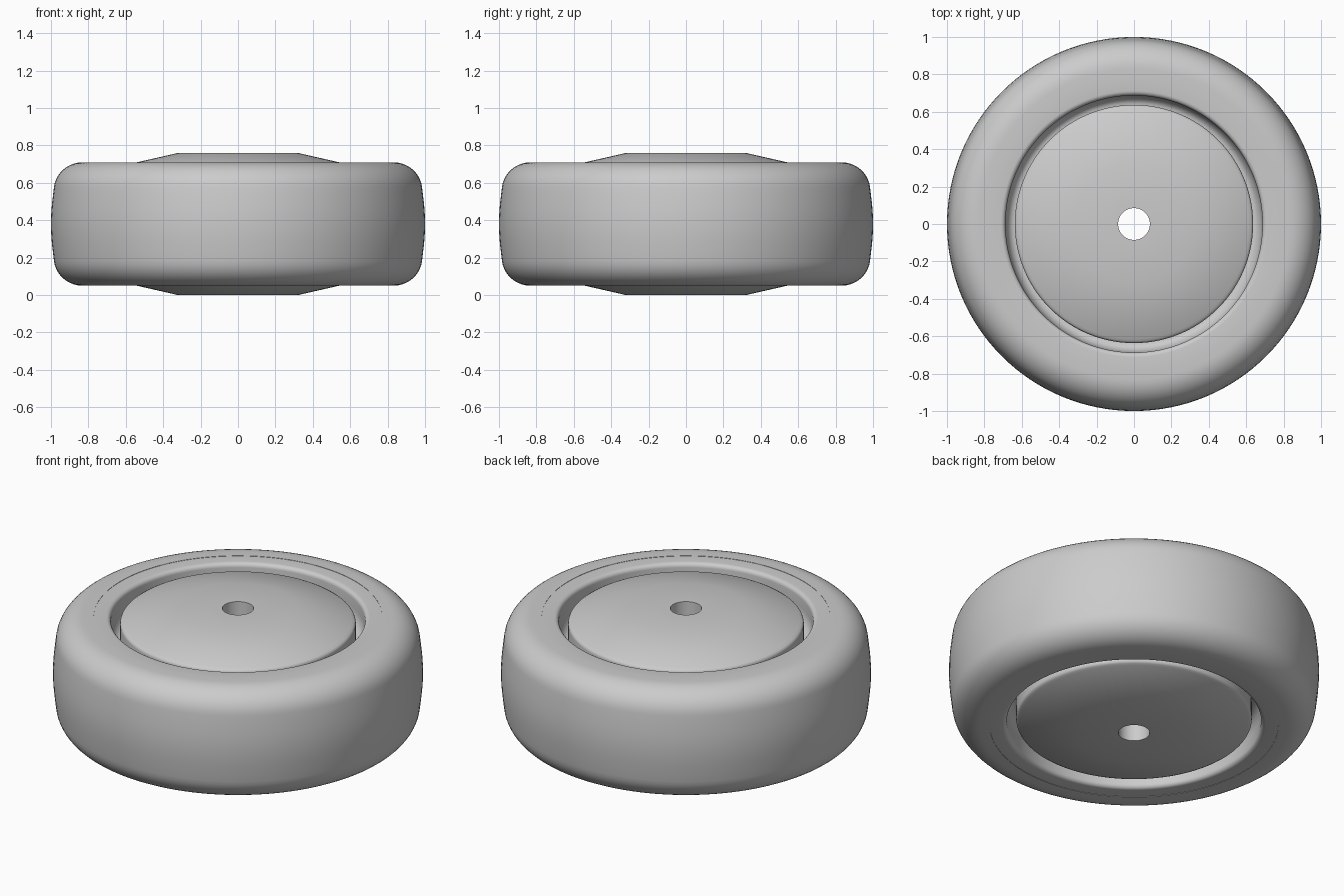
import bpy
import bmesh
import math

cube = bpy.data.objects.get("Cube")
if cube:
    bpy.data.objects.remove(cube, do_unlink=True)

MID = 0.38      # height of the wheel's mid-plane
SEGMENTS = 128


def make_material(name, colour):
    mat = bpy.data.materials.new(name)
    mat.use_nodes = True
    mat.diffuse_color = colour
    mat.node_tree.nodes["Principled BSDF"].inputs["Base Color"].default_value = colour
    return mat


def arc(cx, cz, rx, rz, start, end, steps):
    """Elliptical arc of (radius, height) points, angles in degrees."""
    angles = [math.radians(start + (end - start) * i / steps) for i in range(steps + 1)]
    return [(cx + rx * math.cos(a), cz + rz * math.sin(a)) for a in angles]


def revolve(name, upper, mat):
    """Mirror an upper half profile about the mid-plane and spin it into a ring."""
    profile = upper + [(r, -z) for r, z in reversed(upper)]
    bm = bmesh.new()
    rings = []
    for i in range(SEGMENTS):
        a = 2 * math.pi * i / SEGMENTS
        rings.append([bm.verts.new((r * math.cos(a), r * math.sin(a), z)) for r, z in profile])
    n = len(profile)
    for i, ring in enumerate(rings):
        following = rings[(i + 1) % SEGMENTS]
        for j in range(n):
            k = (j + 1) % n
            bm.faces.new((ring[j], following[j], following[k], ring[k]))
    bmesh.ops.recalc_face_normals(bm, faces=bm.faces)
    mesh = bpy.data.meshes.new(name)
    bm.to_mesh(mesh)
    bm.free()
    mesh.materials.append(mat)
    obj = bpy.data.objects.new(name, mesh)
    bpy.context.collection.objects.link(obj)
    obj.location.z = MID
    bpy.ops.object.select_all(action="DESELECT")
    obj.select_set(True)
    bpy.context.view_layer.objects.active = obj
    bpy.ops.object.shade_smooth_by_angle(angle=math.radians(30))
    return obj


grey = make_material("light grey", (0.6, 0.6, 0.6, 1.0))

# Tyre: flat sidewall, rounded shoulder and slightly crowned tread
shoulder = arc(0.83, 0.18, 0.155, 0.15, 90, 6, 10)
crown = [(1.0 - 0.015 * (z / 0.18) ** 2, z) for z in (0.15, 0.1, 0.05, 0.015)]
revolve("tyre", [(0.78, 0.33)] + shoulder + crown, grey)

# Hub and rim: drilled boss, sloping disc, curved groove and flat outer lip
disc = [(0.085, 0.38), (0.32, 0.38), (0.615, 0.313)]
disc_edge = arc(0.615, 0.288, 0.022, 0.022, 75, 0, 5)
groove = arc(0.637, 0.25, 0.05, 0.08, -90, 0, 8)
lip = arc(0.712, 0.303, 0.025, 0.025, 180, 90, 5)
revolve("hub_and_rim", disc + disc_edge + groove + lip + [(0.78, 0.328)], grey)
